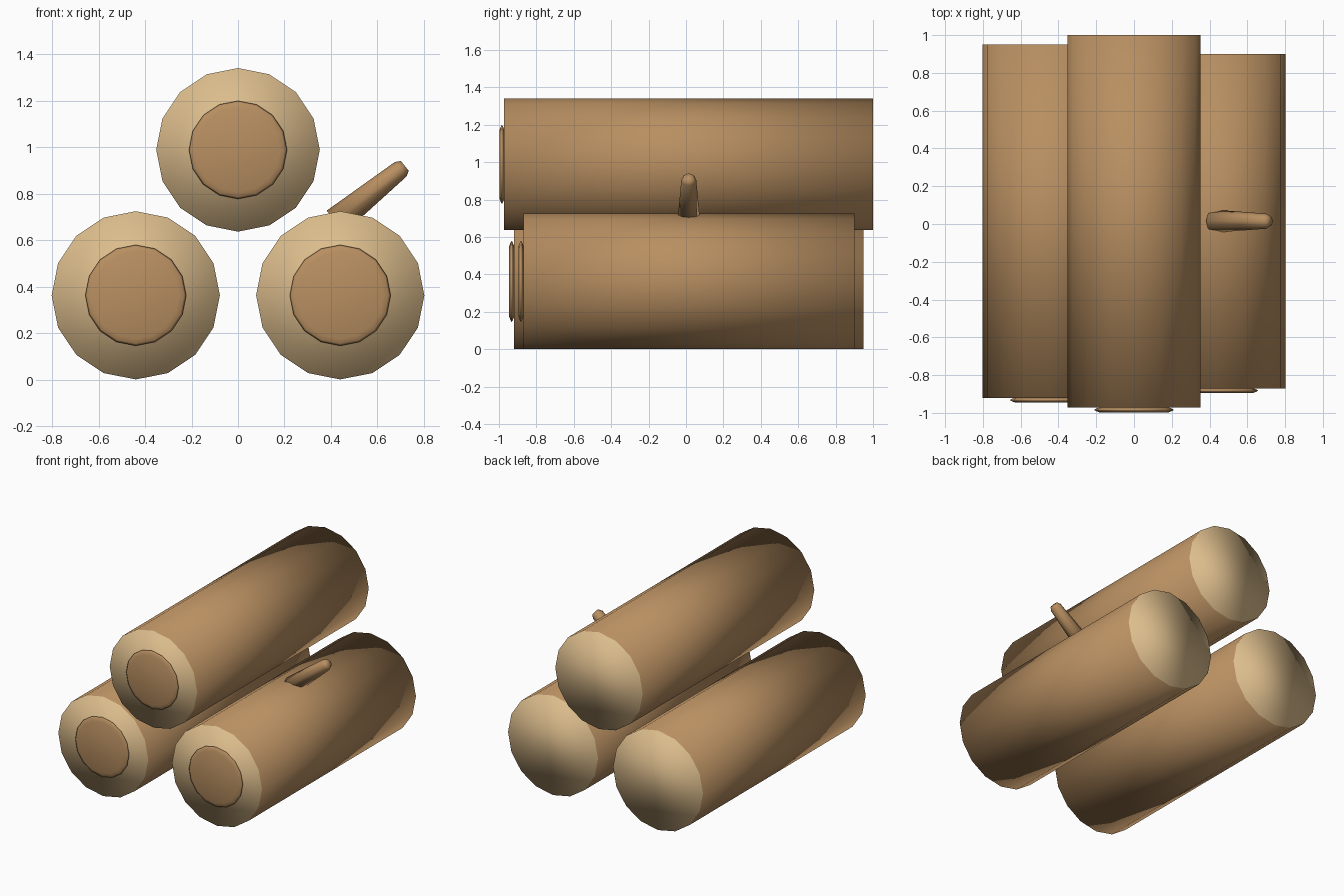
import bpy, bmesh
from math import cos, sin, pi
from mathutils import Vector

if "Cube" in bpy.data.objects:
    bpy.data.objects.remove(bpy.data.objects["Cube"])


def material(name, rgb):
    m = bpy.data.materials.new(name)
    m.diffuse_color = (*rgb, 1)
    m.use_nodes = True
    m.node_tree.nodes["Principled BSDF"].inputs["Base Color"].default_value = m.diffuse_color
    return m


BARK = material("brown_bark", (0.48, 0.275, 0.12))
CREAM = material("cream_cut_wood", (0.72, 0.51, 0.265))


def lathe(name, start, end, rings, sides, cap_slot=0):
    """Closed smooth round body: rings are (distance fraction, radius) from start to end."""
    start, end = Vector(start), Vector(end)
    axis = end - start
    u = Vector((0, 1, 0)) if abs(axis.y) < 0.5 * axis.length else Vector((1, 0, 0))
    v = axis.normalized().cross(u)
    bm = bmesh.new()
    loops = []
    for t, r in rings:
        c = start + axis * t
        loops.append([bm.verts.new(c + r * (u * cos(2 * pi * i / sides) + v * sin(2 * pi * i / sides)))
                      for i in range(sides)])
    for a, b in zip(loops, loops[1:]):
        for i in range(sides):
            j = (i + 1) % sides
            bm.faces.new((a[i], a[j], b[j], b[i]))
    for cap in (loops[0][::-1], loops[-1]):
        bm.faces.new(cap).material_index = cap_slot
    bmesh.ops.recalc_face_normals(bm, faces=bm.faces)
    for f in bm.faces:
        f.smooth = True
    me = bpy.data.meshes.new(name)
    bm.to_mesh(me)
    bm.free()
    me.materials.append(BARK)
    me.materials.append(CREAM)
    ob = bpy.data.objects.new(name, me)
    bpy.context.collection.objects.link(ob)
    return ob


# Three stacked logs, each with a thin bevelled heartwood disc on the front end
logs = [("left_log", -0.44, 0.363, 0.362, -0.92, 0.95),
        ("right_log", 0.44, 0.363, 0.362, -0.87, 0.90),
        ("top_log", 0.0, 0.989, 0.352, -0.972, 1.0)]
for name, x, z, r, y0, y1 in logs:
    lathe(name, (x, y0, z), (x, y1, z), [(0, r), (1, r)], 16, cap_slot=1)
    d = r * 0.6
    lathe(name + "_heartwood", (x, y0 - 0.026, z), (x, y0 + 0.002, z),
          [(0, d * 0.86), (0.3, d * 0.96), (0.5, d), (0.7, d * 0.96), (1, d * 0.86)], 16)

# Broken twig on the right log, tapering to a blunt tip
lathe("twig", (0.42, 0.015, 0.68), (0.718, 0.015, 0.92),
      [(0, 0.061), (0.94, 0.04), (1, 0.027)], 8)
